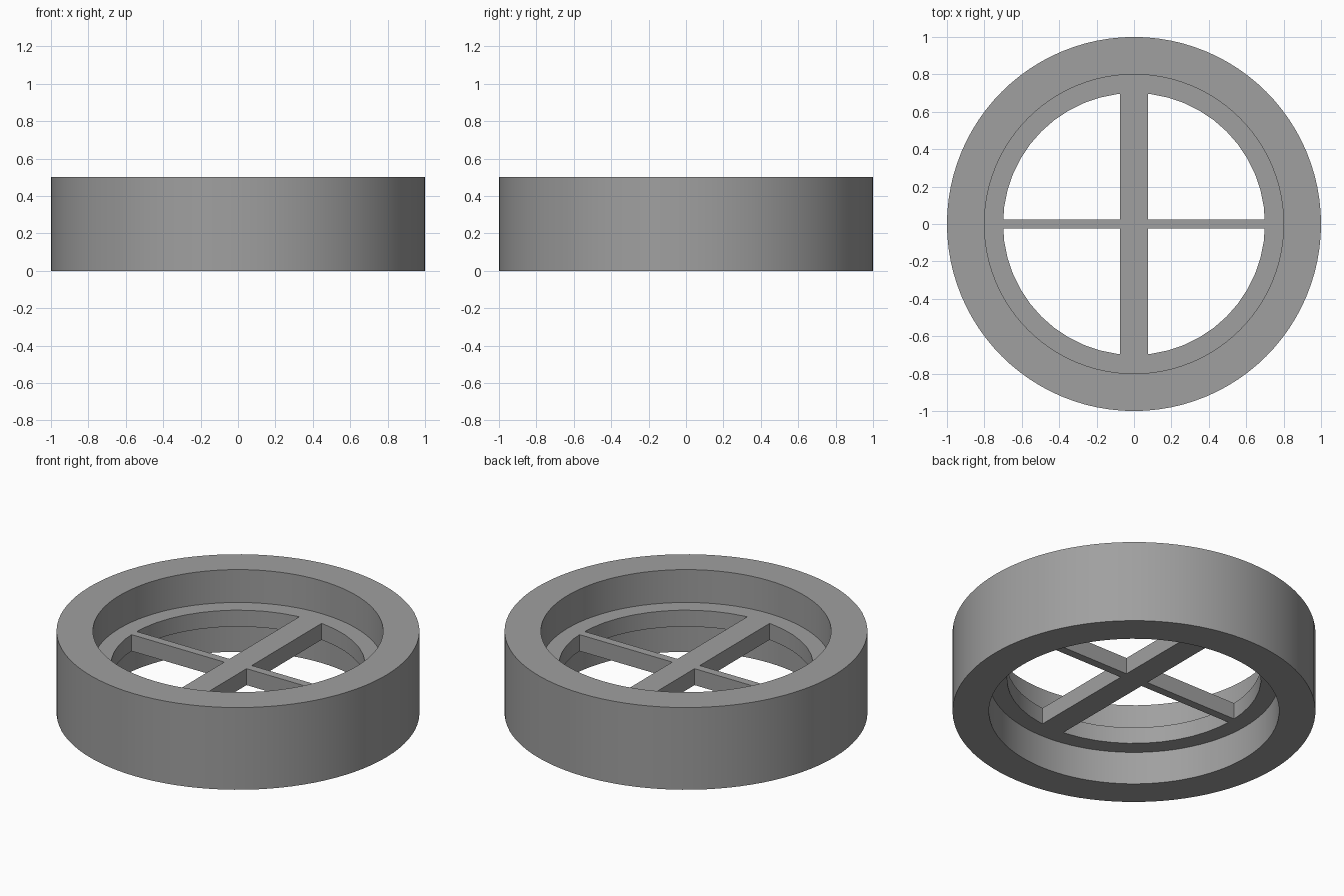
import bpy
import bmesh
import math

cube = bpy.data.objects.get("Cube")
if cube:
    bpy.data.objects.remove(cube, do_unlink=True)

grey = bpy.data.materials.new("plain grey")
grey.use_nodes = True
colour = (0.35, 0.35, 0.35, 1)
grey.diffuse_color = colour
grey.node_tree.nodes["Principled BSDF"].inputs["Base Color"].default_value = colour


def finish(name, bm):
    bmesh.ops.recalc_face_normals(bm, faces=bm.faces)
    mesh = bpy.data.meshes.new(name)
    bm.to_mesh(mesh)
    bm.free()
    mesh.materials.append(grey)
    obj = bpy.data.objects.new(name, mesh)
    bpy.context.collection.objects.link(obj)
    return obj


def ring(name, inner, outer, low, high, sides):
    """Sweep a rectangular section around the z axis."""
    bm = bmesh.new()
    section = [(inner, low), (outer, low), (outer, high), (inner, high)]
    loops = []
    for i in range(sides):
        a = math.tau * i / sides
        loops.append([bm.verts.new((r * math.cos(a), r * math.sin(a), z)) for r, z in section])
    for i, a in enumerate(loops):
        b = loops[(i + 1) % sides]
        for k in range(4):
            n = (k + 1) % 4
            bm.faces.new((a[k], b[k], b[n], a[n]))
    return finish(name, bm)


def cross(name, half_x, half_y, reach, low, high):
    """Extrude a plus-shaped outline, so the spokes join without overlap."""
    bm = bmesh.new()
    quarter = [(reach, half_y), (half_x, half_y), (half_x, reach)]
    outline = []
    for sx, sy in ((1, 1), (-1, 1), (-1, -1), (1, -1)):
        points = quarter if sx * sy > 0 else quarter[::-1]
        outline += [bm.verts.new((sx * x, sy * y, low)) for x, y in points]
    face = bm.faces.new(outline)
    result = bmesh.ops.extrude_face_region(bm, geom=[face], use_keep_orig=True)
    top = [g for g in result["geom"] if isinstance(g, bmesh.types.BMVert)]
    bmesh.ops.translate(bm, verts=top, vec=(0, 0, high - low))
    return finish(name, bm)


# Outer rim, inner ledge and the crossed spokes
rim = ring("outer_rim", 0.8, 1.0, 0.0, 0.5, 96)
ledge = ring("inner_ledge", 0.7, 0.803, 0.2, 0.3, 48)
spokes = cross("cross_spokes", 0.075, 0.025, 0.705, 0.2, 0.3)

# Soft curved walls with crisp corners
for obj in (rim, ledge):
    bpy.ops.object.select_all(action="DESELECT")
    obj.select_set(True)
    bpy.context.view_layer.objects.active = obj
    bpy.ops.object.shade_smooth_by_angle(angle=math.radians(30))
